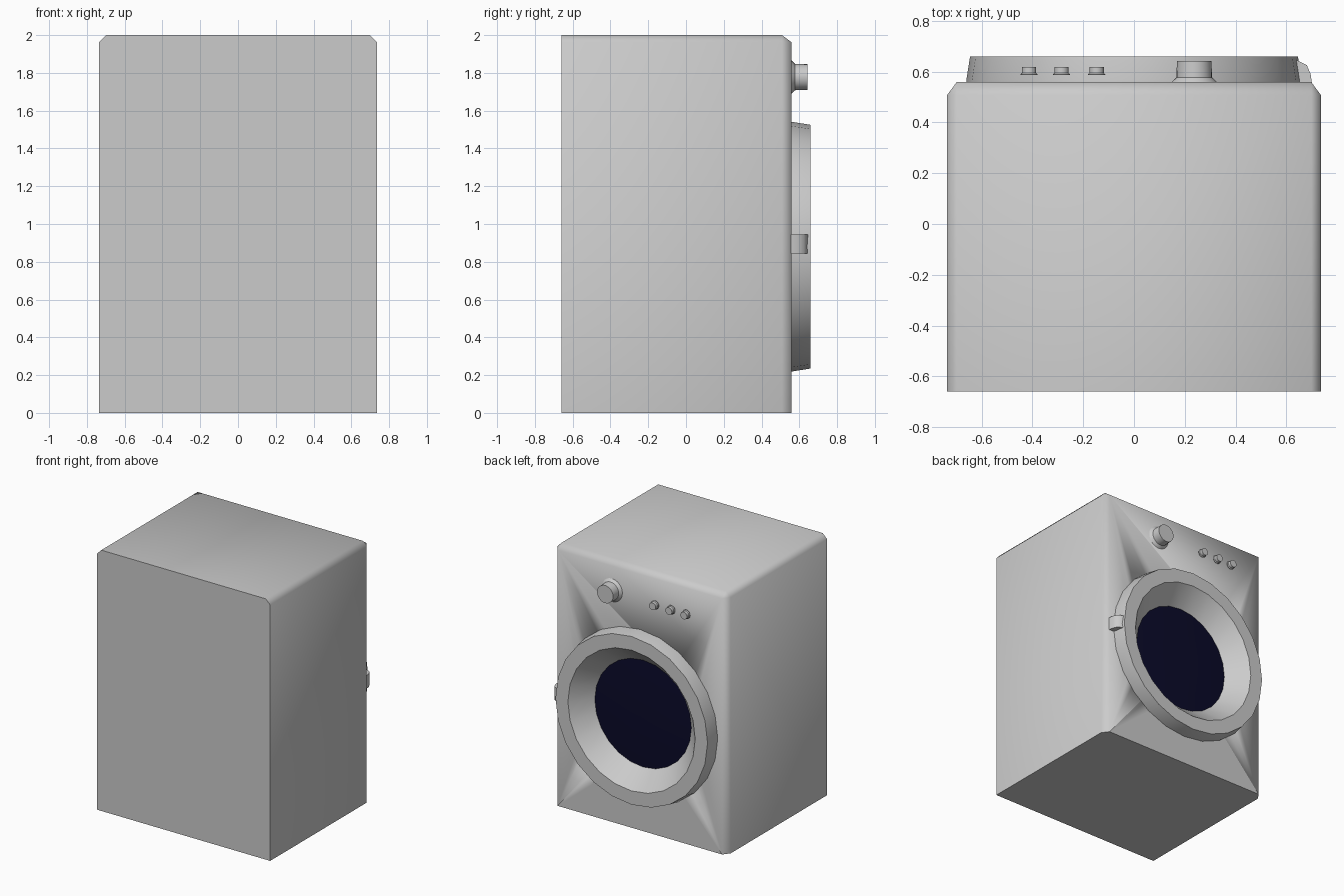
import bpy, bmesh, math
from mathutils import Matrix

if "Cube" in bpy.data.objects:
    bpy.data.objects.remove(bpy.data.objects["Cube"])


def material(name, rgb):
    m = bpy.data.materials.new(name)
    m.diffuse_color = (*rgb, 1)
    m.use_nodes = True
    m.node_tree.nodes["Principled BSDF"].inputs["Base Color"].default_value = m.diffuse_color
    return m


GREY = material("light grey", (0.6, 0.6, 0.6))
NAVY = material("dark navy", (0.003, 0.003, 0.022))


def finish(bm, name, mat, angle=35):
    bmesh.ops.recalc_face_normals(bm, faces=bm.faces)
    me = bpy.data.meshes.new(name)
    bm.to_mesh(me)
    bm.free()
    me.materials.append(mat)
    ob = bpy.data.objects.new(name, me)
    bpy.context.collection.objects.link(ob)
    bpy.ops.object.select_all(action='DESELECT')
    ob.select_set(True)
    bpy.context.view_layer.objects.active = ob
    bpy.ops.object.shade_smooth_by_angle(angle=math.radians(angle))
    return ob


def lathe(name, profile, x, z, sides, mat, closed=False):
    """Turn (radius, y) points around an axis along y; open ends are capped."""
    bm = bmesh.new()
    rings = []
    for r, y in profile:
        rings.append([bm.verts.new((x + r * math.cos(a), y, z + r * math.sin(a)))
                      for a in (2 * math.pi * i / sides for i in range(sides))])
    pairs = list(zip(rings, rings[1:]))
    if closed:
        pairs.append((rings[-1], rings[0]))
    else:
        bm.faces.new(rings[0])
        bm.faces.new(rings[-1])
    for a, b in pairs:
        for i in range(sides):
            j = (i + 1) % sides
            bm.faces.new((a[i], a[j], b[j], b[i]))
    return finish(bm, name, mat)


# Cabinet: box chamfered on the door side and along the top sides
bm = bmesh.new()
bmesh.ops.create_cube(bm, size=1, matrix=Matrix.Diagonal((1.47, 0.9, 2, 1)))


def chamfered(e):
    a, b = (v.co for v in e.verts)
    mid = (a + b) / 2
    top, door, side = mid.z > 0.9, mid.y > 0.4, abs(mid.x) > 0.7
    return (top and door) or (top and side) or (door and side)


bmesh.ops.bevel(bm, geom=[e for e in bm.edges if chamfered(e)], offset=0.037,
                segments=1, affect='EDGES', profile=0.5)
for v in bm.verts:
    v.co.y = v.co.y / 0.9 * 1.218 - 0.051
    v.co.z += 1
cabinet = finish(bm, "cabinet", GREY, 60)

# Opening behind the door
DOOR_Z = 0.88
cutter = lathe("opening_cutter", [(0.5, 0.48), (0.5, 0.7)], 0, DOOR_Z, 32, GREY)
cutter.hide_render = True
cutter.hide_viewport = True
cut = cabinet.modifiers.new("opening", 'BOOLEAN')
cut.operation = 'DIFFERENCE'
cut.solver = 'EXACT'
cut.object = cutter

# Door ring with funnel-shaped inside, and its sunken, slightly domed glass
lathe("door_ring", [(0.66, 0.555), (0.66, 0.565), (0.645, 0.66), (0.54, 0.66),
                    (0.41, 0.52), (0.41, 0.505), (0.45, 0.505)], 0, DOOR_Z, 24, GREY, True)
lathe("door_glass", [(0.415, 0.50), (0.415, 0.519), (0.3, 0.527), (0.15, 0.532), (0.02, 0.533)],
      0, DOOR_Z, 32, NAVY)

# Door handle: small tapered block at the ring's edge
bm = bmesh.new()
outline = [(0.61, 0.555), (0.70, 0.555), (0.695, 0.59), (0.68, 0.625), (0.64, 0.645), (0.61, 0.645)]
face = bm.faces.new([bm.verts.new((x, y, 0.845)) for x, y in outline])
ext = bmesh.ops.extrude_face_region(bm, geom=[face])
for v in ext["geom"]:
    if isinstance(v, bmesh.types.BMVert):
        v.co.z = 0.945
finish(bm, "door_handle", GREY, 60)

# Program knob on a flared base
lathe("program_knob", [(0.095, 0.55), (0.085, 0.562), (0.07, 0.577), (0.068, 0.642)],
      0.237, 1.778, 24, GREY)

# Three push buttons with thin collars
for i, x in enumerate((-0.413, -0.285, -0.147)):
    lathe(f"button_{i + 1}", [(0.034, 0.586), (0.034, 0.589), (0.028, 0.594), (0.028, 0.618)],
          x, 1.778, 16, GREY)
